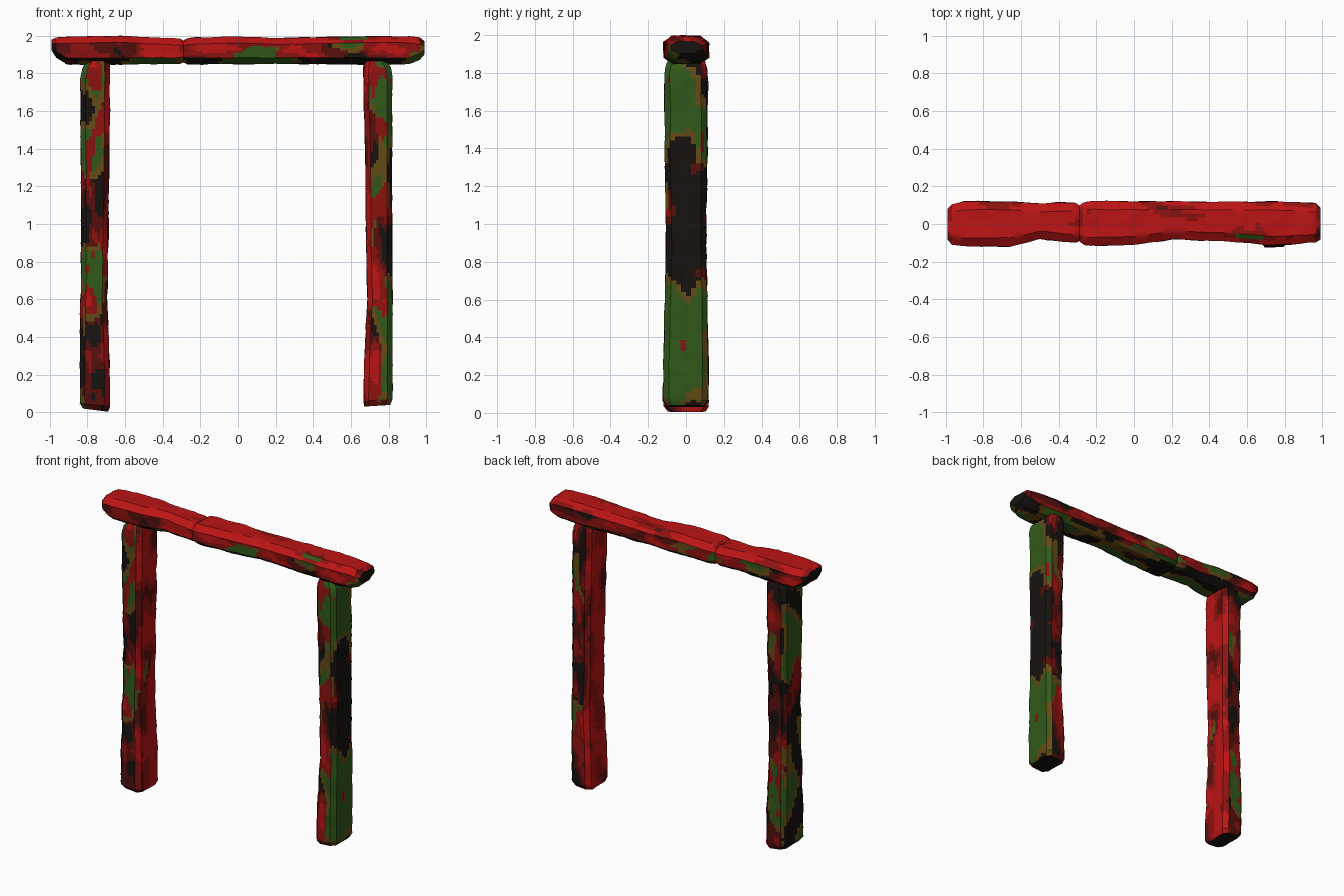
import bpy, bmesh, math
from mathutils import Vector, noise

if "Cube" in bpy.data.objects:
    bpy.data.objects.remove(bpy.data.objects["Cube"])

# Weathered paint palette
def mat(name, c):
    m = bpy.data.materials.new(name)
    m.diffuse_color = (*c, 1)
    m.use_nodes = True
    m.node_tree.nodes["Principled BSDF"].inputs["Base Color"].default_value = m.diffuse_color
    return m

RED, DEEP, MAROON, BLACK, OLIVE, GREEN = range(6)
MATS = [mat("red paint", (0.5, 0.007, 0.007)), mat("deep red", (0.26, 0.006, 0.005)),
        mat("maroon", (0.09, 0.005, 0.004)), mat("charred", (0.008, 0.006, 0.005)),
        mat("olive", (0.13, 0.07, 0.008)), mat("moss", (0.03, 0.1, 0.01))]

# Chamfered rectangle, each side split for surface detail
def section(u0, u1, v0, v1, cu, cv):
    cu, cv = min(cu, (u1 - u0) * 0.35), min(cv, (v1 - v0) * 0.35)
    c = [(u0 + cu, v0), (u1 - cu, v0), (u1, v0 + cv), (u1, v1 - cv),
         (u1 - cu, v1), (u0 + cu, v1), (u0, v1 - cv), (u0, v0 + cv)]
    pts = []
    for i in range(8):
        a, b = Vector(c[i]), Vector(c[(i + 1) % 8])
        n = 6 if i % 2 == 0 else 2
        pts += [a.lerp(b, k / n) for k in range(n)]
    return pts

# Hewn timber: loft between measured stations (t, u0, u1, v0, v1)
def timber(name, stations, place, chamfer, red_bias, slope=0.0, crack=None):
    rings = []
    for a, b in zip(stations, stations[1:]):
        n = max(1, round((b[0] - a[0]) / 0.02))
        for k in range(n):
            f = k / n
            rings.append([p + (q - p) * f for p, q in zip(a, b)])
    rings.append(list(stations[-1]))
    bm = bmesh.new()
    loops = []
    t_first, t_last = stations[0][0], stations[-1][0]
    for t, u0, u1, v0, v1 in rings:
        mid = Vector(((u0 + u1) / 2, (v0 + v1) / 2))
        loop = []
        for p in section(u0, u1, v0, v1, *chamfer):
            q = place(t, p.x, p.y)
            w = 0.006 * noise.noise(q * 9) + 0.003 * noise.noise(q * 25)
            if crack is not None and abs(t - crack) < 0.012:
                w -= 0.012
            d = (p - mid).normalized() * (w - 0.003)
            # skewed saw cut at the foot
            s = slope * (p.x - mid.x) * max(0, 1 - (t - t_first) / 0.15)
            loop.append(bm.verts.new(place(t + s, p.x + d.x, p.y + d.y)))
        loops.append(loop)
    for A, B in zip(loops, loops[1:]):
        for i in range(len(A)):
            j = (i + 1) % len(A)
            bm.faces.new((A[i], A[j], B[j], B[i]))
    bm.faces.new(loops[0])
    bm.faces.new(loops[-1])
    bmesh.ops.recalc_face_normals(bm, faces=bm.faces)
    # Patchy paint stretched along the grain
    along = (place(1, 0, 0) - place(0, 0, 0))
    for f in bm.faces:
        c = f.calc_center_median()
        g = c - along * c.dot(along) * 0.55
        r = red_bias(f.normal) + 0.75 * noise.noise(g * 9) + 0.3 * noise.noise(g * 22)
        m = noise.noise(g * 7 + Vector((5, 3, 9))) - 0.35 * red_bias(f.normal)
        if r > 0.25: f.material_index = RED
        elif r > 0.0: f.material_index = DEEP
        elif m > 0.3: f.material_index = GREEN
        elif m > 0.15: f.material_index = OLIVE
        elif r > -0.22: f.material_index = MAROON
        else: f.material_index = BLACK
    me = bpy.data.meshes.new(name)
    bm.to_mesh(me)
    bm.free()
    for m in MATS:
        me.materials.append(m)
    ob = bpy.data.objects.new(name, me)
    bpy.context.collection.objects.link(ob)
    bpy.ops.object.select_all(action='DESELECT')
    ob.select_set(True)
    bpy.context.view_layer.objects.active = ob
    bpy.ops.object.shade_smooth_by_angle(angle=math.radians(35))
    return ob

# Crossbeam: t = x, u = y, v = z
beam = [(-0.99, -0.085, 0.085, 1.92, 1.98), (-0.965, -0.115, 0.11, 1.88, 1.993),
        (-0.91, -0.12, 0.123, 1.846, 1.995), (-0.66, -0.12, 0.123, 1.845, 2.0),
        (-0.5, -0.085, 0.112, 1.847, 1.995), (-0.33, -0.10, 0.118, 1.847, 1.986),
        (-0.29, -0.105, 0.115, 1.847, 1.985), (-0.25, -0.118, 0.123, 1.845, 1.99),
        (0.0, -0.112, 0.123, 1.847, 1.997), (0.2, -0.085, 0.123, 1.847, 1.99),
        (0.5, -0.095, 0.12, 1.847, 1.995), (0.75, -0.115, 0.122, 1.845, 2.0),
        (0.91, -0.105, 0.115, 1.846, 1.998), (0.965, -0.10, 0.112, 1.87, 1.99),
        (0.99, -0.08, 0.09, 1.90, 1.97)]
timber("crossbeam", beam, lambda t, u, v: Vector((t, u, v)), (0.045, 0.035),
       lambda n: 0.55 * n.z - 0.25 * abs(n.x) + 0.05, crack=-0.29)

# Posts: t = z, u = x, v = y
def upright(t, u, v):
    return Vector((u, v, t))

left = [(0.012, -0.825, -0.69, -0.10, 0.105), (0.04, -0.843, -0.678, -0.122, 0.122),
        (0.25, -0.84, -0.68, -0.12, 0.122), (0.6, -0.837, -0.692, -0.112, 0.115),
        (0.9, -0.835, -0.688, -0.105, 0.108), (1.3, -0.835, -0.682, -0.112, 0.115),
        (1.77, -0.84, -0.678, -0.113, 0.117), (1.83, -0.825, -0.678, -0.11, 0.112),
        (1.865, -0.80, -0.682, -0.10, 0.10)]
right = [(0.035, 0.67, 0.81, -0.105, 0.10), (0.065, 0.665, 0.822, -0.124, 0.12),
         (0.25, 0.668, 0.822, -0.122, 0.12), (0.6, 0.685, 0.822, -0.115, 0.115),
         (0.9, 0.678, 0.82, -0.107, 0.108), (1.3, 0.675, 0.82, -0.115, 0.113),
         (1.77, 0.665, 0.82, -0.117, 0.113), (1.83, 0.665, 0.812, -0.112, 0.11),
         (1.865, 0.67, 0.79, -0.10, 0.10)]
timber("left_post", left, upright, (0.028, 0.03),
       lambda n: 0.4 * n.x - 0.08, slope=-0.12)
timber("right_post", right, upright, (0.028, 0.03),
       lambda n: -0.4 * n.x - 0.08, slope=0.06)
